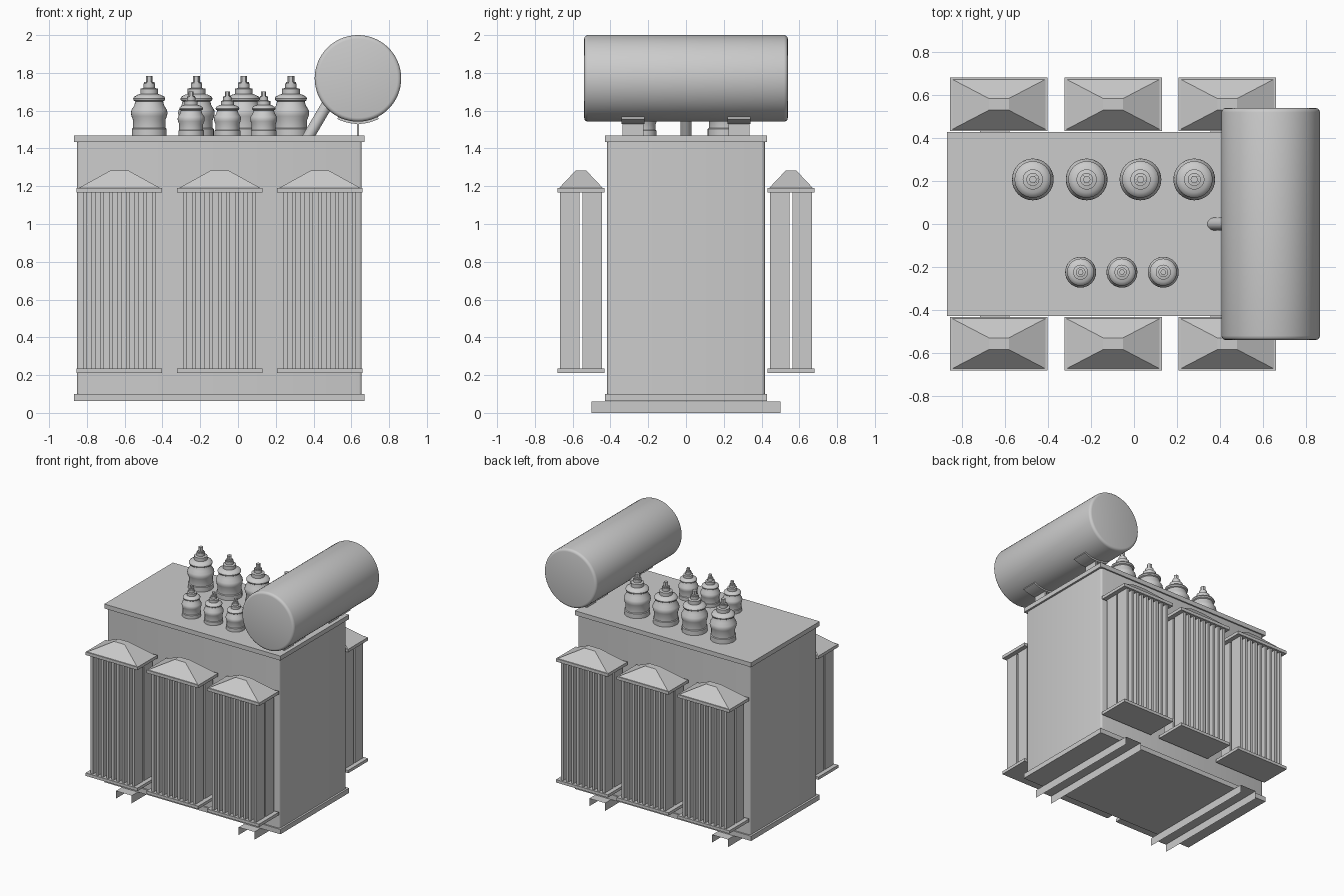
import bpy, bmesh
from math import sin, cos, pi, radians
from mathutils import Vector

if "Cube" in bpy.data.objects:
    bpy.data.objects.remove(bpy.data.objects["Cube"])


def finish(bm, name, smooth=False):
    bmesh.ops.recalc_face_normals(bm, faces=bm.faces[:])
    me = bpy.data.meshes.new(name)
    bm.to_mesh(me)
    bm.free()
    ob = bpy.data.objects.new(name, me)
    bpy.context.collection.objects.link(ob)
    if smooth:
        bpy.ops.object.select_all(action='DESELECT')
        ob.select_set(True)
        bpy.context.view_layer.objects.active = ob
        bpy.ops.object.shade_smooth_by_angle(angle=radians(35))
    return ob


def add_box(bm, x0, x1, y0, y1, z0, z1):
    vs = bmesh.ops.create_cube(bm, size=1)['verts']
    for v in vs:
        v.co = Vector(((x0 + x1) / 2 + v.co.x * (x1 - x0),
                       (y0 + y1) / 2 + v.co.y * (y1 - y0),
                       (z0 + z1) / 2 + v.co.z * (z1 - z0)))
    return vs


def box(name, *dims):
    bm = bmesh.new()
    add_box(bm, *dims)
    return finish(bm, name)


def add_lathe(bm, profile, seg, origin, scale=1):
    # revolve (radius, height) pairs about a vertical axis
    rings = [[bm.verts.new(Vector(origin) + scale * Vector(
        (r * cos(2 * pi * i / seg), r * sin(2 * pi * i / seg), z)))
        for i in range(seg)] for r, z in profile]
    for a, b in zip(rings, rings[1:]):
        for i in range(seg):
            j = (i + 1) % seg
            bm.faces.new((a[i], a[j], b[j], b[i]))
    bm.faces.new(rings[0][::-1])
    bm.faces.new(rings[-1])


def rod(name, p0, p1, r, seg=32, bevel=0):
    p0, p1 = Vector(p0), Vector(p1)
    h = (p1 - p0).length
    prof = [(r, 0), (r, h)]
    if bevel:
        arc = [(r - bevel * (1 - sin(a)), bevel * (1 - cos(a)))
               for a in (0, pi / 6, pi / 3, pi / 2)]
        prof = arc + [(q, h - z) for q, z in reversed(arc)]
    bm = bmesh.new()
    add_lathe(bm, prof, seg, (0, 0, 0))
    rot = (p1 - p0).to_track_quat('Z', 'Y')
    for v in bm.verts:
        v.co = rot @ v.co + p0
    return finish(bm, name, True)


# Tank with rounded upright corners
bm = bmesh.new()
add_box(bm, -0.852, 0.655, -0.417, 0.417, 0.08, 1.45)
upright = [e for e in bm.edges if abs(e.verts[0].co.z - e.verts[1].co.z) > 1]
bmesh.ops.bevel(bm, geom=upright, offset=0.015, segments=3, profile=0.5, affect='EDGES')
finish(bm, "tank", True)

# Cover and bottom flange
box("tank_cover", -0.868, 0.67, -0.428, 0.428, 1.433, 1.468)
box("bottom_flange", -0.868, 0.67, -0.428, 0.428, 0.062, 0.1)

# Thin inverted-U skid channels
for n, cx in enumerate((-0.647, 0.425)):
    bm = bmesh.new()
    pts = [(cx - 0.069, 0), (cx - 0.069, 0.061), (cx + 0.069, 0.061), (cx + 0.069, 0)]
    rows = [[bm.verts.new((x, y, z)) for x, z in pts] for y in (-0.5, 0.5)]
    for i in range(3):
        bm.faces.new((rows[0][i], rows[0][i + 1], rows[1][i + 1], rows[1][i]))
    finish(bm, f"skid_channel_{n + 1}")

# Radiators: two rows of fins between a bottom plate and a hipped header
FINS = 9
for side, label in ((-1, "front"), (1, "back")):
    for n, cx in enumerate((-0.628, -0.097, 0.433)):
        tag = f"{label}_{n + 1}"
        cy = side * 0.556
        bm = bmesh.new()
        for i in range(FINS):
            x = cx - 0.182 + i * 0.364 / (FINS - 1)
            for y in (cy - 0.059, cy + 0.059):
                add_box(bm, x - 0.01, x + 0.01, y - 0.051, y + 0.051, 0.225, 1.175)
        finish(bm, "radiator_fins_" + tag)
        box("radiator_base_" + tag, cx - 0.226, cx + 0.226,
            cy - 0.124, cy + 0.124, 0.212, 0.235)
        box("radiator_plate_" + tag, cx - 0.226, cx + 0.226,
            cy - 0.124, cy + 0.124, 1.166, 1.19)
        bm = bmesh.new()
        for v in add_box(bm, cx - 0.22, cx + 0.22, cy - 0.118, cy + 0.118, 1.188, 1.284):
            if v.co.z > 1.2:
                v.co.x = cx + (v.co.x - cx) * 0.21
                v.co.y = cy + (v.co.y - cy) * 0.23
        finish(bm, "radiator_header_" + tag)

# Bushings: lathed insulator, collar and hexagonal terminal
BUSHING = [(0.092, 0), (0.092, 0.038), (0.086, 0.042), (0.086, 0.085), (0.094, 0.105),
           (0.097, 0.122), (0.094, 0.138), (0.08, 0.16), (0.073, 0.183), (0.082, 0.188),
           (0.085, 0.198), (0.08, 0.208), (0.062, 0.218), (0.047, 0.222), (0.047, 0.25),
           (0.03, 0.254), (0.03, 0.278)]


def bushing(name, x, y, s):
    bm = bmesh.new()
    add_lathe(bm, BUSHING, 32, (x, y, 1.466), s)
    add_lathe(bm, [(0.027, 0.27), (0.027, 0.285), (0.018, 0.287), (0.018, 0.318)],
              6, (x, y, 1.466), s)
    finish(bm, name, True)


for i in range(4):
    bushing(f"large_bushing_{i + 1}", -0.47 + 0.25 * i, 0.207, 1)
for i in range(3):
    bushing(f"small_bushing_{i + 1}", -0.248 + 0.192 * i, -0.224, 0.74)

# Conservator drum and its feed pipe
CX, CZ, R = 0.635, 1.771, 0.229
rod("conservator", (CX, -0.539, CZ), (CX, 0.539, CZ), R, 64, 0.02)
rod("feed_pipe", (0.365, 0, 1.45), (0.53, 0, 1.73), 0.03, 24)

# Drum supports: curved saddle on a thin upright plate
for n, cy in enumerate((-0.281, 0.281)):
    box(f"support_post_{n + 1}", CX - 0.005, CX + 0.005, cy - 0.056, cy + 0.056, 1.46, 1.535)
    bm = bmesh.new()
    angs = [radians(-27 + 54 * i / 12) for i in range(13)]
    loop = [(CX + r * sin(a), CZ - r * cos(a))
            for r, seq in ((R - 0.002, angs), (R + 0.012, angs[::-1])) for a in seq]
    face = bm.faces.new([bm.verts.new((x, cy - 0.06, z)) for x, z in loop])
    ext = bmesh.ops.extrude_face_region(bm, geom=[face])['geom']
    bmesh.ops.translate(bm, vec=(0, 0.12, 0),
                        verts=[v for v in ext if isinstance(v, bmesh.types.BMVert)])
    finish(bm, f"support_saddle_{n + 1}", True)
